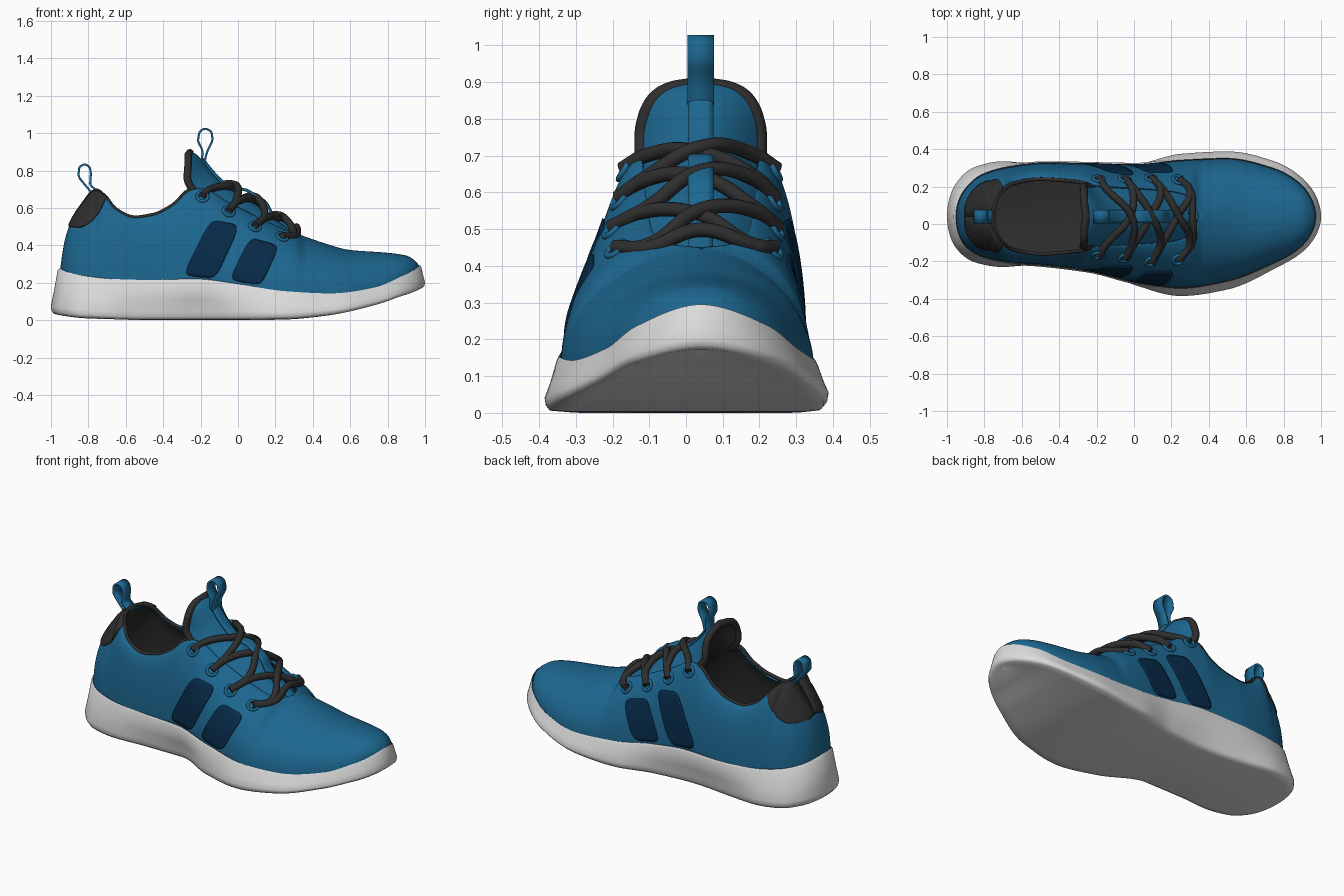
import bpy, bmesh
from math import acos, asin, cos, sin, pi, radians
from mathutils import Vector

cube = bpy.data.objects.get("Cube")
if cube:
    bpy.data.objects.remove(cube)


def material(name, r, g, b):
    m = bpy.data.materials.new(name)
    m.use_nodes = True
    m.diffuse_color = (r, g, b, 1)
    m.node_tree.nodes["Principled BSDF"].inputs["Base Color"].default_value = (r, g, b, 1)
    return m


BLUE = material("knit blue", .012, .136, .28)
NAVY = material("stripe navy", .002, .023, .065)
DARK = material("charcoal", .027, .027, .027)
WHITE = material("sole white", .72, .72, .72)
MID = .04  # y of the centre line


def curve(keys, vals, x, flat=False):
    """Smooth interpolation without overshoot, optionally level at both ends."""
    x = min(max(x, keys[0]), keys[-1])
    i = max(k for k in range(len(keys) - 1) if keys[k] <= x)
    slope = [(vals[k + 1] - vals[k]) / (keys[k + 1] - keys[k]) for k in range(len(keys) - 1)]

    def tangent(k):
        if k == 0 or k == len(slope):
            return 0 if flat else slope[min(k, len(slope) - 1)]
        a, b = slope[k - 1], slope[k]
        return 2 * a * b / (a + b) if a * b > 0 else 0
    h = keys[i + 1] - keys[i]
    t = (x - keys[i]) / h
    s = 1 - t
    return (vals[i] * s * s * (1 + 2 * t) + vals[i + 1] * t * t * (3 - 2 * t)
            + h * t * s * (s * tangent(i) - t * tangent(i + 1)))


# Outline tables, from heel (-1) to toe (1)
KEYS = (-1, -.95, -.85, -.7, -.5, -.25, 0, .25, .5, .75, .9, 1)
ANGLES = [acos(-k) for k in KEYS]
SOLE = {1: (MID, .22, .305, .335, .315, .295, .315, .375, .388, .335, .245, MID),
        -1: (MID, -.13, -.205, -.23, -.215, -.215, -.325, -.385, -.35, -.24, -.15, MID)}
UPPER = {1: (MID, .185, .265, .305, .325, .32, .315, .338, .348, .3, .225, MID),
         -1: (MID, -.115, -.175, -.205, -.22, -.25, -.31, -.34, -.305, -.215, -.135, MID)}
SEAM = (.28, .255, .235, .22, .215, .22, .192, .155, .143, .175, .235, .295)
GROUND = (.03, .02, .01, .005, 0, 0, 0, .003, .025, .08, .13, .17)

# Top edge of the upper as x, height; half width of the opening; fullness of the walls
RIM = ((-.95, .28), (-.93, .41), (-.9, .51), (-.84, .61), (-.76, .695), (-.71, .66),
       (-.65, .59), (-.55, .55), (-.45, .565), (-.35, .615), (-.25, .7), (-.19, .705),
       (-.05, .63), (.1, .555), (.25, .485), (.35, .45), (.45, .415), (.6, .375),
       (.8, .36), (.9, .345), (.95, .315), (.97, .29))
GAP = ((-.95, 0), (-.76, 0), (-.75, .05), (-.73, .1), (-.7, .14), (-.65, .175), (-.5, .2),
       (-.3, .185), (-.2, .165), (.2, .135), (.29, .11), (.33, .07), (.35, 0), (.97, 0))
FULL = ((-.95, .85), (-.75, .8), (-.5, 1), (-.2, 1.3), (.2, 1.3), (.5, 1), (.97, .9))
TONGUE = ((-.245, .9), (-.215, .88), (-.13, .78), (-.07, .72), (0, .675), (.1, .615),
          (.2, .54), (.3, .465), (.36, .42), (.42, .38))


def along(table, u, flat=False):
    return curve(ANGLES, table, acos(max(-1, min(1, -u))), flat)


def pairs(table, x):
    return curve(*zip(*table), x)


def finish(ob, mats, thick=0, inner=0, rim=0, offset=-1):
    for m in mats:
        ob.data.materials.append(m)
    bpy.ops.object.select_all(action='DESELECT')
    ob.select_set(True)
    bpy.context.view_layer.objects.active = ob
    if ob.type == 'MESH':
        bpy.ops.object.shade_smooth_by_angle(angle=radians(60))
    if thick:
        mod = ob.modifiers.new("thickness", 'SOLIDIFY')
        mod.thickness, mod.offset = thick, offset
        mod.material_offset, mod.material_offset_rim = inner, rim


def loft(name, patches, mats, mat_of=None, closed=False, **kw):
    """Skin each patch, a pair of section rows and flip flag, and weld them."""
    bm = bmesh.new()
    for rows, flip in patches:
        grid = [[bm.verts.new(p) for p in row] for row in rows]
        for a, b in zip(grid, grid[1:]):
            for j in range(len(a) - 1):
                quad = (a[j], b[j], b[j + 1], a[j + 1])
                face = bm.faces.new(quad[::-1] if flip else quad)
                face.material_index = mat_of(j) if mat_of else 0
    bmesh.ops.remove_doubles(bm, verts=bm.verts, dist=1e-5)
    if closed:
        bmesh.ops.recalc_face_normals(bm, faces=bm.faces)
    mesh = bpy.data.meshes.new(name)
    bm.to_mesh(mesh)
    bm.free()
    ob = bpy.data.objects.new(name, mesh)
    bpy.context.collection.objects.link(ob)
    finish(ob, mats, **kw)


def tube(name, points, radius, mat):
    data = bpy.data.curves.new(name, 'CURVE')
    data.dimensions, data.bevel_depth, data.bevel_resolution = '3D', radius, 3
    data.use_fill_caps = True
    spline = data.splines.new('BEZIER')
    spline.bezier_points.add(len(points) - 1)
    for bp, p in zip(spline.bezier_points, points):
        bp.co = p
        bp.handle_left_type = bp.handle_right_type = 'AUTO'
    ob = bpy.data.objects.new(name, data)
    bpy.context.collection.objects.link(ob)
    finish(ob, [mat])


def steps(a, b, n):
    return [a + (b - a) * i / n for i in range(n + 1)]


STATIONS = [-cos(a) for a in steps(0, pi, 130)]


# Sole: closed sections from insole, over the lip, down to the ground
def sole_side(u, side):
    lo, hi = along(GROUND, u, True), along(SEAM, u, True)
    inner, outer = along(UPPER[side], u), along(SOLE[side], u)
    lip = side * .012 * (1 - u * u) ** .5
    wide = min(.045, (hi - lo) * .25)
    return [(.01 + .96 * u, MID, hi - .015),
            (.01 + .96 * u, inner - lip, hi - .01),
            (.01 + .963 * u, inner + lip * .4, hi),
            (.008 + .972 * u, inner + lip, hi - .012),
            (.004 + .988 * u, inner * .45 + outer * .55 + lip * .5, lo * .5 + hi * .5),
            (u, outer, lo + wide),
            (.997 * u, outer - lip * .3, lo + wide * .45),
            (.985 * u, outer - lip * 1.2, lo + wide * .1),
            (.96 * u, MID + (outer - MID) * .85, lo),
            (.96 * u, MID, lo)]


loft("sole", [([sole_side(u, 1) + sole_side(u, -1)[::-1] for u in STATIONS], False)],
     [WHITE, DARK], mat_of=lambda j: int(j in (0, 1, 17, 18)), closed=True)


# Upper: each side rises from the seam to the rim
def upper(x, t, side):
    u = (x - .01) / .96
    base, foot = along(UPPER[side], u), along(SEAM, u, True) - .02
    edge = MID + side * max(0, pairs(GAP, x))
    a = t * pi / 2
    return Vector((x, edge + (base - edge) * abs(cos(a)) ** pairs(FULL, x),
                   foot + (pairs(RIM, x) - foot) * sin(a)))


def at_height(x, z, side, lift=0):
    foot = along(SEAM, (x - .01) / .96, True) - .02
    t = asin(max(0, min(1, (z - foot) / (pairs(RIM, x) - foot)))) * 2 / pi
    e = .01
    run = upper(x + e, t, side) - upper(x - e, t, side)
    rise = upper(x, min(1, t + e), side) - upper(x, t - e, side)
    normal = run.cross(rise).normalized() * -side
    return upper(x, t, side) + normal * lift, normal


loft("upper", [([[upper(.01 + .96 * u, t, s) for t in steps(0, 1, 24)] for u in STATIONS], s > 0)
               for s in (1, -1)], [BLUE, DARK], thick=.022, inner=1)

# Collar piping
rim = steps(-.25, -.7, 14) + [-.715, -.73, -.74, -.75, -.757]
tube("collar_piping", [upper(x, 1, 1) for x in rim] + [upper(x, 1, -1) for x in rim[::-1]],
     .01, DARK)

# Heel patch
HEEL_LOW = ((-.905, .5), (-.85, .495), (-.78, .53), (-.74, .58), (-.705, .65))
loft("heel_patch", [([[at_height(x, z, s, .007)[0]
                       for z in steps(min(pairs(HEEL_LOW, x), pairs(RIM, x)), pairs(RIM, x), 14)]
                      for x in steps(-.9, -.705, 30)], s > 0) for s in (1, -1)], [DARK], thick=.008)

# Side stripes: slanted plates with rounded corners
STRIPES = {"rear_stripe": ((-.295, .24), (-.12, .22), (-.145, .535), (.01, .505)),
           "front_stripe": ((-.045, .215), (.125, .185), (.065, .44), (.22, .395))}


def stripe_point(corners, a, b, side):
    a, b = a * (1 - .14 * b ** 6), b * (1 - .1 * a ** 6)
    p, q, r, s = (Vector(c) for c in corners)
    x, z = p.lerp(q, a / 2 + .5).lerp(r.lerp(s, a / 2 + .5), b / 2 + .5)
    return at_height(x, z, side, .006)[0]


for name, corners in STRIPES.items():
    for s, label in ((1, "left_"), (-1, "right_")):
        loft(label + name, [([[stripe_point(corners, a, b, s) for b in steps(-1, 1, 16)]
                              for a in steps(-1, 1, 16)], s > 0)], [NAVY], thick=.008)


# Tongue: an arched sheet whose wings sweep back, with a dark bound edge
def tongue(x, k, lift=0):
    back = pairs(((-.245, .01), (-.2, .06), (-.13, .13), (-.1, .135), (0, .07), (.42, .05)), x)
    drop = pairs(((-.245, .01), (-.2, .04), (-.13, .05), (0, .08), (.42, .08)), x)
    half = pairs(((-.245, .05), (-.24, .09), (-.225, .125), (-.2, .15), (-.15, .166),
                  (.42, .16)), x)
    return Vector((x - back * k * k + lift * .5, MID + half * k,
                   pairs(TONGUE, x) - drop * k * k + lift * .85))


loft("tongue", [([[tongue(x, k) for k in steps(-1, 1, 20)]
                  for x in steps(-.245, -.2, 12) + steps(-.19, .42, 36)], False)],
     [BLUE, DARK], thick=.025, inner=1, rim=1)
edge = steps(-.09, -.2, 6) + [-.225, -.24]
ends = ([tongue(x, .96) for x in edge] + [tongue(-.245, k) for k in (.7, 0, -.7)]
        + [tongue(x, -.96) for x in edge[::-1]])
tube("tongue_binding", [p + Vector((-.012, 0, -.006)) for p in ends], .021, DARK)

# Centre strap, lifted over the middle laces
LIFT = ((-.19, .014), (-.04, .014), (.03, .05), (.12, .05), (.2, .014), (.35, .014))
loft("tongue_strap", [([[tongue(x, k, pairs(LIFT, x)) for k in steps(-.21, .21, 4)]
                        for x in steps(-.19, .35, 40)], False)], [BLUE], thick=.012)


# Pull loops: teardrop ribbons
def pull_loop(name, path):
    xs, zs = zip(*path)
    keys = range(len(path))
    rows = [[(curve(keys, xs, t), MID + y, curve(keys, zs, t)) for y in (-.036, .036)]
            for t in steps(0, len(path) - 1, 48)]
    loft(name, [(rows, False)], [BLUE], thick=.011, offset=0)


pull_loop("tongue_loop", ((-.195, .84), (-.19, .9), (-.213, .96), (-.205, 1.005), (-.175, 1.023),
                          (-.143, 1.005), (-.137, .965), (-.165, .9), (-.18, .84)))
pull_loop("heel_loop", ((-.78, .68), (-.815, .72), (-.852, .775), (-.848, .815), (-.82, .832),
                        (-.793, .815), (-.787, .78), (-.79, .73), (-.745, .685)))

# Eyelets and laces
HOLES = ((-.19, .66), (-.05, .58), (.09, .5), (.235, .445))
for n, (x, z) in enumerate(HOLES):
    for s, label in ((1, "left"), (-1, "right")):
        spot, normal = at_height(x, z, s, .002)
        bpy.ops.mesh.primitive_torus_add(
            location=spot, rotation=normal.to_track_quat('Z', 'Y').to_euler(),
            major_radius=.029, minor_radius=.009, major_segments=24, minor_segments=8)
        bpy.context.object.name = f"{label}_eyelet_{n + 1}"
        finish(bpy.context.object, [BLUE])


def lace(name, i, j, side, lift):
    (xa, za), (xb, zb) = HOLES[i], HOLES[j]
    start, end = at_height(xa, za, side, .008)[0], at_height(xb, zb, -side, .008)[0]
    reach = .08 if j else .12
    tube(name, [start, tongue(xa + .07, .9 * side, .04 + .01 * i),
                tongue((xa + xb) / 2 + reach * .75, 0, lift),
                tongue(xb + reach, -.9 * side, .04 + .01 * j), end], .02, DARK)


lace("lace_bar", 3, 3, 1, .035)
for n in range(3):
    lace(f"lace_under_{n + 1}", n + 1, n, 1, .018)
    lace(f"lace_over_{n + 1}", n + 1, n, -1, .035)
